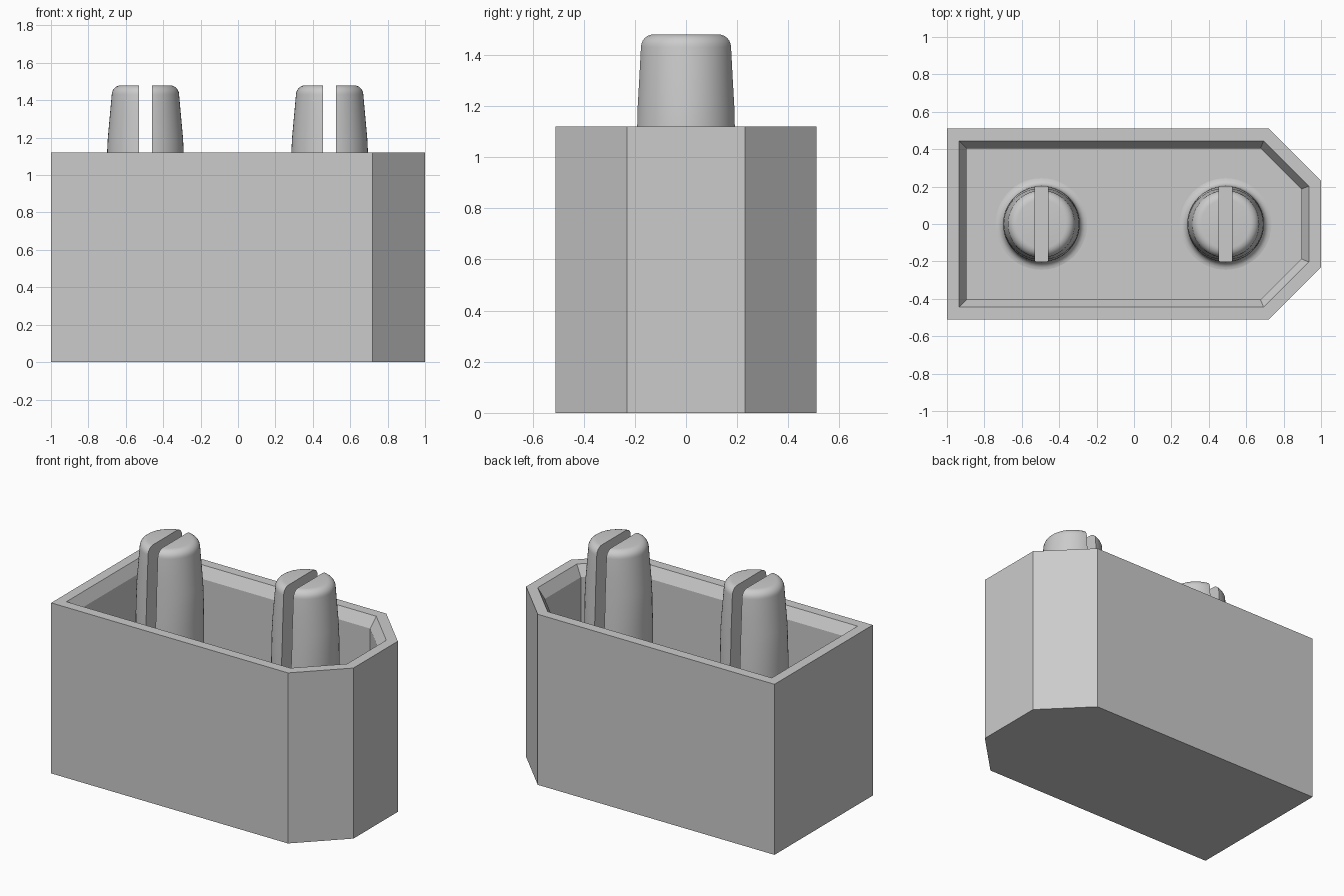
import bpy, bmesh, math

cube = bpy.data.objects.get("Cube")
if cube:
    bpy.data.objects.remove(cube, do_unlink=True)

HEIGHT, FLOOR, SLOT_FLOOR = 1.12, 0.2, 0.42
SEGMENTS = 48

grey = bpy.data.materials.new("light grey plastic")
grey.use_nodes = True
color = (0.6, 0.6, 0.6, 1)
grey.diffuse_color = color
grey.node_tree.nodes["Principled BSDF"].inputs["Base Color"].default_value = color


def loft(name, rings):
    """Skin a stack of closed rings and cap both ends."""
    bm = bmesh.new()
    loops = [[bm.verts.new(p) for p in ring] for ring in rings]
    n = len(loops[0])
    for a, b in zip(loops, loops[1:]):
        for i in range(n):
            j = (i + 1) % n
            bm.faces.new((a[i], a[j], b[j], b[i]))
    bm.faces.new(loops[0][::-1])
    bm.faces.new(loops[-1])
    bmesh.ops.recalc_face_normals(bm, faces=bm.faces)
    mesh = bpy.data.meshes.new(name)
    bm.to_mesh(mesh)
    bm.free()
    mesh.materials.append(grey)
    obj = bpy.data.objects.new(name, mesh)
    bpy.context.collection.objects.link(obj)
    return obj


def activate(obj):
    bpy.ops.object.select_all(action="DESELECT")
    obj.select_set(True)
    bpy.context.view_layer.objects.active = obj


def outline(inset, z):
    """Rectangle with two clipped corners on +x, moved inward evenly."""
    x, y = 1 - inset, 0.51 - inset
    c = 1.23 - inset * math.sqrt(2)
    return [(-x, -y, z), (c - y, -y, z), (x, x - c, z),
            (x, c - x, z), (c - y, y, z), (-x, y, z)]


def ellipse(cx, rx, ry, z):
    angles = [2 * math.pi * i / SEGMENTS for i in range(SEGMENTS)]
    return [(cx + rx * math.cos(a), ry * math.sin(a), z) for a in angles]


# Open housing with a bevelled inner lip
loft("housing", [outline(0, 0), outline(0, HEIGHT), outline(0.065, HEIGHT),
                 outline(0.105, HEIGHT - 0.07), outline(0.105, FLOOR)])


def pin(name, cx):
    rings = [ellipse(cx, 0.245, 0.245, FLOOR - 0.02)]
    # Fillet where the pin meets the floor
    for i in range(6):
        a = math.pi / 2 * i / 5
        r = 0.245 - 0.04 * math.sin(a)
        rings.append(ellipse(cx, r, r, FLOOR + 0.04 * (1 - math.cos(a))))
    # Straight shank, then the taper
    for rx, ry, z in ((0.205, 0.202, 0.98), (0.205, 0.194, 1.12),
                      (0.201, 0.192, 1.2), (0.191, 0.186, 1.31)):
        rings.append(ellipse(cx, rx, ry, z))
    # Rounded tip
    for i in range(7):
        a = math.pi / 2 * i / 6
        r = 0.13 + 0.05 * math.cos(a)
        rings.append(ellipse(cx, r, r, 1.43 + 0.05 * math.sin(a)))
    obj = loft(name, rings)

    # Slot across the tip
    w = 0.035
    cutter = loft("slot_cutter", [
        [(cx - w, -0.4, z), (cx + w, -0.4, z), (cx + w, 0.4, z), (cx - w, 0.4, z)]
        for z in (SLOT_FLOOR, 1.7)])
    cutter.hide_render = True
    cut = obj.modifiers.new("slot", "BOOLEAN")
    cut.operation = "DIFFERENCE"
    cut.solver = "EXACT"
    cut.object = cutter
    activate(obj)
    bpy.ops.object.modifier_apply(modifier=cut.name)
    bpy.data.objects.remove(cutter, do_unlink=True)
    bpy.ops.object.shade_smooth_by_angle(angle=math.radians(35))


pin("right_pin", -0.495)
pin("left_pin", 0.49)
